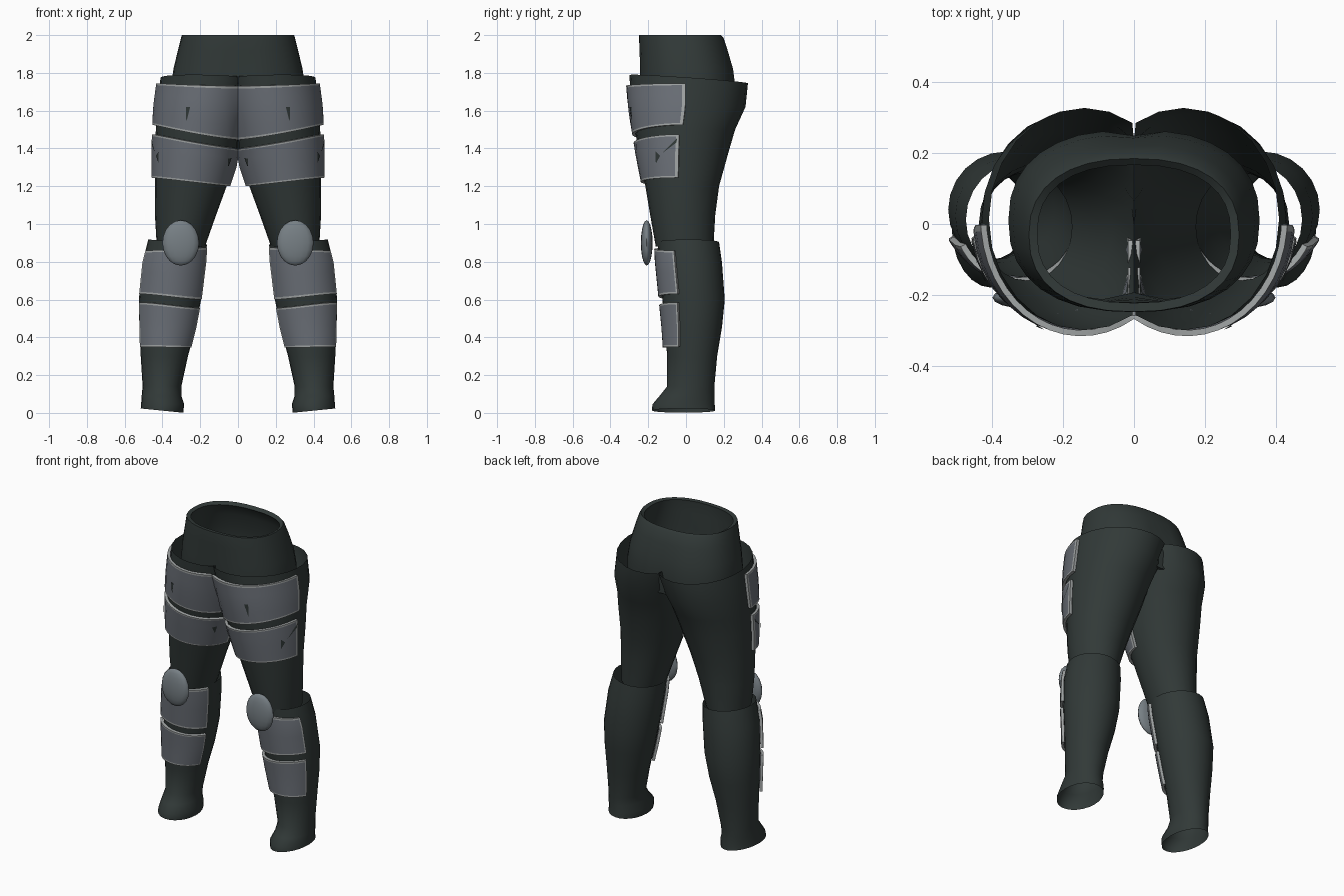
import bpy, bmesh, math
from mathutils import Vector

if "Cube" in bpy.data.objects:
    bpy.data.objects.remove(bpy.data.objects["Cube"])


def material(name, rgb):
    m = bpy.data.materials.new(name)
    m.diffuse_color = (*rgb, 1)
    m.use_nodes = True
    m.node_tree.nodes["Principled BSDF"].inputs["Base Color"].default_value = m.diffuse_color
    return m


DARK = material("dark fabric", (0.031, 0.041, 0.039))
PLATE = material("grey armour", (0.15, 0.165, 0.19))
TRIM = material("pale trim", (0.36, 0.38, 0.38))
KNEE = material("knee grey", (0.185, 0.215, 0.235))

# Elliptical sections of the limbs: z, inner x, outer x, front y, back y
THIGH = [(0.88, .175, .43, -.16, .145), (1.05, .115, .44, -.19, .155),
         (1.20, .06, .44, -.215, .175), (1.38, 0, .44, -.25, .225),
         (1.50, -.04, .435, -.27, .26), (1.62, -.08, .43, -.288, .315),
         (1.77, -.13, .41, -.30, .328)]
SHIN = [(.012, .29, .515, -.18, .155), (.045, .285, .513, -.178, .152),
        (.09, .30, .51, -.14, .15), (.14, .30, .505, -.10, .15),
        (.30, .265, .515, -.10, .165), (.45, .225, .522, -.11, .19),
        (.60, .195, .525, -.125, .205), (.80, .17, .505, -.145, .19),
        (.905, .165, .475, -.15, .175)]
WAIST = [(1.60, -.355, .355, -.245, .265), (1.72, -.355, .355, -.25, .268),
         (1.82, -.342, .342, -.25, .255), (1.92, -.318, .318, -.25, .225),
         (1.985, -.302, .302, -.25, .20), (2.0, -.297, .297, -.248, .185)]


def section(table, z):
    """Centre and radii of the section at height z."""
    z = min(max(z, table[0][0]), table[-1][0])
    for a, b in zip(table, table[1:]):
        if z <= b[0]:
            t = (z - a[0]) / (b[0] - a[0])
            x0, x1, y0, y1 = (p + (q - p) * t for p, q in zip(a[1:], b[1:]))
            return (x0 + x1) / 2, (x1 - x0) / 2, (y0 + y1) / 2, (y1 - y0) / 2


def on_limb(table, z, a, off=0.0):
    """Point on a limb at height z and angle a, pushed outward by off."""
    cx, rx, cy, ry = section(table, z)
    n = Vector((math.cos(a) / rx, math.sin(a) / ry, 0)).normalized() * off
    x, y = cx + rx * math.cos(a) + n.x, cy + ry * math.sin(a) + n.y
    return Vector((max(x, 0.0), y, z))


def finish(bm, name, mats, mirror=True, thick=0, angle=40):
    me = bpy.data.meshes.new(name)
    bm.to_mesh(me)
    bm.free()
    ob = bpy.data.objects.new(name, me)
    bpy.context.collection.objects.link(ob)
    for m in mats:
        me.materials.append(m)
    if thick:
        s = ob.modifiers.new("thickness", 'SOLIDIFY')
        s.thickness, s.offset = thick, -1
        s.material_offset_rim = len(mats) - 1
    if mirror:
        ob.modifiers.new("both sides", 'MIRROR')
    bpy.ops.object.select_all(action='DESELECT')
    ob.select_set(True)
    bpy.context.view_layer.objects.active = ob
    for m in list(ob.modifiers):
        bpy.ops.object.modifier_apply(modifier=m.name)
    bpy.ops.object.shade_smooth_by_angle(angle=math.radians(angle))
    return ob


def skin(bm, rows, closed=True):
    """Bridge rows of points, bottom to top, with outward faces."""
    vs = [[bm.verts.new(p) for p in r] for r in rows]
    n = len(vs[0])
    faces = []
    for lo, hi in zip(vs, vs[1:]):
        for i in range(n if closed else n - 1):
            j = (i + 1) % n
            faces.append(bm.faces.new((lo[i], lo[j], hi[j], hi[i])))
    return faces


def limb(name, table, tilt, seg=24):
    bm = bmesh.new()
    rows = [[tilt(k, on_limb(table, r[0], 2 * math.pi * i / seg))
             for i in range(seg)] for k, r in enumerate(table)]
    faces = skin(bm, rows)
    # the two thighs join openly along the centre line
    inner = [f for f in faces if all(v.co.x < 1e-4 for v in f.verts)]
    bmesh.ops.delete(bm, geom=inner, context='FACES')
    finish(bm, name, [DARK])


def thigh_tilt(k, p):
    if k == len(THIGH) - 1:
        p.z += -0.07 * p.y + 0.03 * (p.x - 0.2)
    return p


def shin_tilt(k, p):
    if k == len(SHIN) - 1:
        p.z += 0.09 * (p.x - 0.33)
    elif k == 0:
        p.z += 0.1 * (p.x - 0.40)
    return p


limb("thigh_sleeves", THIGH, thigh_tilt)
limb("shin_sleeves", SHIN, shin_tilt)

# Open waistband with a crease at front and back
bm = bmesh.new()
rows = []
for r in WAIST:
    cx, rx, cy, ry = section(WAIST, r[0])
    row = []
    for i in range(32):
        a = 2 * math.pi * i / 32
        c, s = math.cos(a), math.sin(a)
        x = rx * math.copysign(abs(c) ** 0.85, c)
        y = cy + ry * math.copysign(abs(s) ** 0.85, s)
        y -= math.copysign(0.02, s) * math.exp(-(x / 0.06) ** 2) * (2.0 - r[0]) / 0.3 * (abs(s) > .5)
        row.append((x, y, r[0]))
    rows.append(row)
skin(bm, rows)
finish(bm, "waistband", [DARK], mirror=False, thick=0.025)


def plate(name, table, outer, inner, a_in, a_out, cols=14, off=0.02):
    """Curved plate; outer and inner are (bottom z, top z) at each end."""
    us = [0, .025] + [.025 + .95 * i / cols for i in range(1, cols)] + [.975, 1]
    vs = [0, .045, .27, .5, .73, .955, 1]
    rows = []
    for v in vs:
        row = []
        for u in us:
            s = (1 + math.cos(math.pi * u)) / 2
            lo = outer[0] + (inner[0] - outer[0]) * s
            hi = outer[1] + (inner[1] - outer[1]) * s
            z = lo + (hi - lo) * v
            cx, rx, _, _ = section(table, z)
            # stop at the centre line
            stop = -math.acos(max(-1, min(1, -cx / rx)))
            a0 = max(math.radians(a_in), stop)
            row.append(on_limb(table, z, a0 + (math.radians(a_out) - a0) * u, off))
        rows.append(row)
    bm = bmesh.new()
    n = len(us) - 1
    for k, f in enumerate(skin(bm, rows, closed=False)):
        r, c = divmod(k, n)
        # pale edging around the border
        f.material_index = int(r in (0, len(vs) - 2) or c in (0, n - 1))
    finish(bm, name, [PLATE, TRIM], thick=0.017)


plate("upper_thigh_plates", THIGH, (1.525, 1.745), (1.445, 1.73), -178, -3)
plate("lower_thigh_plates", THIGH, (1.245, 1.475), (1.20, 1.395), -174, -6)
plate("upper_shin_plates", SHIN, (.63, .86), (.60, .875), -155, -26)
plate("lower_shin_plates", SHIN, (.35, .585), (.345, .555), -155, -28)

# Small dark tears in the thigh plates: (angle, z) corners
bm = bmesh.new()
for tear in ([(-72, 1.54), (-69, 1.62), (-74, 1.62)],
             [(-36, 1.32), (-29, 1.36), (-35, 1.385)],
             [(-26, 1.375), (-9, 1.43), (-8, 1.455)],
             [(-142, 1.30), (-136, 1.345), (-143, 1.35)]):
    bm.faces.new([bm.verts.new(on_limb(THIGH, z, math.radians(a), 0.024))
                  for a, z in tear])
finish(bm, "plate_tears", [DARK])

# Domed knee pads
bm = bmesh.new()
bmesh.ops.create_uvsphere(bm, u_segments=16, v_segments=10, radius=1)
for v in bm.verts:
    x, y, z = v.co
    v.co = (0.303 + 0.097 * x, -0.208 + 0.031 * y, 0.90 + 0.12 * z)
finish(bm, "knee_pads", [KNEE], angle=60)
